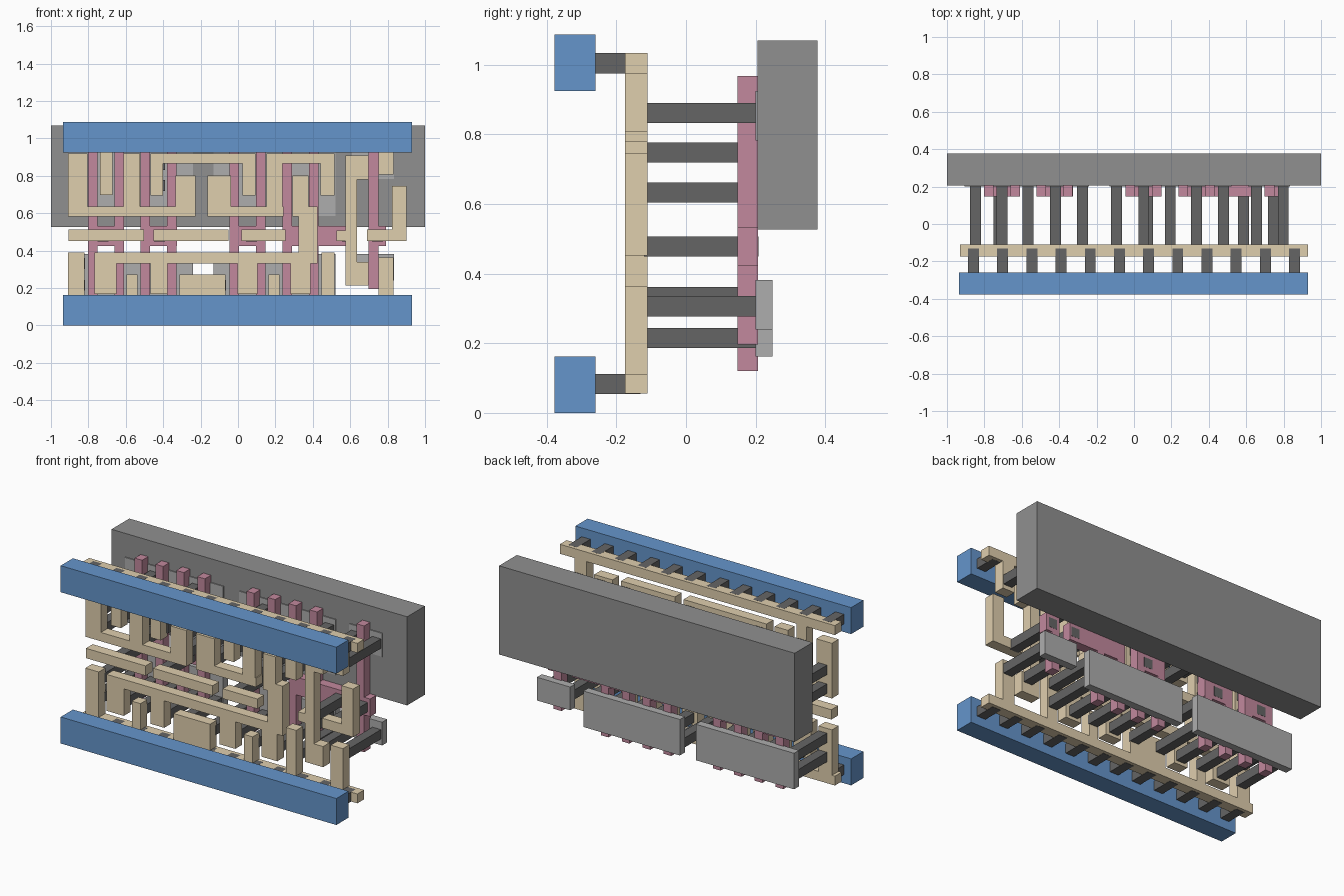
import bpy, bmesh


def material(name, r, g, b):
    m = bpy.data.materials.new(name)
    m.diffuse_color = (r, g, b, 1)
    return m


BLUE = material("blue", 0.13, 0.30, 0.60)
TAN = material("tan", 0.74, 0.62, 0.42)
PINK = material("pink", 0.54, 0.25, 0.34)
DARK = material("dark_grey", 0.13, 0.13, 0.13)
MID = material("mid_grey", 0.28, 0.28, 0.28)
LIGHT = material("light_grey", 0.42, 0.42, 0.42)


def plate(name, rects, y0, y1, mat):
    """Union of (x0, x1, z0, z1) rectangles, extruded from y0 to y1."""
    xs = sorted({v for r in rects for v in r[:2]})
    zs = sorted({v for r in rects for v in r[2:]})
    bm = bmesh.new()
    for xa, xb in zip(xs, xs[1:]):
        for za, zb in zip(zs, zs[1:]):
            cx, cz = (xa + xb) / 2, (za + zb) / 2
            if any(r[0] < cx < r[1] and r[2] < cz < r[3] for r in rects):
                bm.faces.new([bm.verts.new((x, y0, z)) for x, z in
                              ((xa, za), (xb, za), (xb, zb), (xa, zb))])
    bmesh.ops.remove_doubles(bm, verts=bm.verts[:], dist=1e-5)
    bmesh.ops.dissolve_limit(bm, angle_limit=0.01, verts=bm.verts[:], edges=bm.edges[:])
    ext = bmesh.ops.extrude_face_region(bm, geom=bm.faces[:], use_keep_orig=True)
    for v in ext["geom"]:
        if isinstance(v, bmesh.types.BMVert):
            v.co.y = y1
    bmesh.ops.recalc_face_normals(bm, faces=bm.faces[:])
    me = bpy.data.meshes.new(name)
    bm.to_mesh(me)
    bm.free()
    me.materials.append(mat)
    ob = bpy.data.objects.new(name, me)
    bpy.context.collection.objects.link(ob)
    return ob


def square(x, z, w=0.058):
    return (x - w / 2, x + w / 2, z - w / 2, z + w / 2)


# Front power rails and the studs behind them
for name, z0, zc in (("lower", 0, 0.083), ("upper", 0.925, 1.004)):
    plate(name + "_rail", [(-0.935, 0.93, z0, z0 + 0.162)], -0.378, -0.26, BLUE)
    for i in range(12):
        plate(f"{name}_rail_stud", [square(-0.858 + i * 0.156, zc, 0.0585)], -0.265, -0.13, DARK)

# Tan wiring layer: one plate per connected net
T, B = 0.919, 0.167
nets = {
    "lower_comb": [(-0.93, 0.93, 0.055, 0.112), (-0.91, -0.82, 0.1, 0.39),
                   (-0.596, -0.537, 0.1, 0.272), (-0.313, -0.067, 0.1, 0.272),
                   (0.163, 0.222, 0.1, 0.272), (0.447, 0.516, 0.1, 0.39),
                   (0.75, 0.832, 0.1, 0.363)],
    "upper_comb": [(-0.93, 0.93, 0.975, 1.033), (-0.738, -0.67, 0.698, 1.0),
                   (0.75, 0.832, 0.807, 1.0)],
    "output_wire": [(-0.767, 0.425, 0.332, 0.39), (-0.767, -0.65, B, 0.39),
                    (-0.468, -0.377, B, 0.39), (-0.002, 0.104, B, 0.39),
                    (0.28, 0.388, B, 0.39), (0.323, 0.425, 0.332, 0.636),
                    (0.292, 0.377, 0.582, 0.802)],
    "left_fork": [(-0.91, -0.227, 0.582, 0.636), (-0.91, -0.805, 0.582, T),
                  (-0.612, -0.523, 0.582, T), (-0.334, -0.227, 0.582, 0.802)],
    "middle_bridge": [(-0.468, 0.094, 0.866, T), (-0.468, -0.401, 0.695, T),
                      (0.024, 0.094, 0.695, T)],
    "right_fork": [(-0.163, 0.243, 0.582, 0.636), (-0.163, -0.037, 0.582, 0.802),
                   (0.152, 0.238, 0.582, T), (0.152, 0.516, 0.866, T),
                   (0.441, 0.516, 0.695, T)],
    "bracket_wire": [(0.575, 0.636, 0.214, 0.91), (0.575, 0.698, 0.78, 0.91),
                     (0.575, 0.698, 0.214, 0.34), (0.527, 0.6, 0.452, 0.508)],
    "input_bar_left": [(-0.906, -0.503, 0.452, 0.512)],
    "input_bar_middle": [(-0.452, -0.05, 0.452, 0.512)],
    "input_bar_right": [(0.018, 0.254, 0.452, 0.512)],
    "input_hook": [(0.69, 0.901, 0.452, 0.512), (0.823, 0.901, 0.452, 0.746)],
}
for name, rects in nets.items():
    plate(name, rects, -0.175, -0.11, TAN)

# Pink gates: pairs of fingers joined by a cross pad
PAD = (0.424, 0.532)
for x, right in ((-0.803, -0.612), (-0.521, -0.325), (-0.045, 0.148), (0.238, 0.625)):
    step = 0.142
    fingers = [(x + d, x + d + 0.051, 0.12, 0.968) for d in (0, step)]
    plate("gate_pair", fingers + [(x, right, *PAD)], 0.148, 0.207, PINK)
plate("gate_single", [(0.698, 0.75, 0.196, 0.968), (0.698, 0.79, *PAD)], 0.148, 0.207, PINK)

# Long contact pillars: (x, heights)
LOW, HI, MIDDLE, TOP = 0.215, 0.332, 0.748, 0.861
BASE = 0.633
pillars = [
    (-0.848, (LOW, HI, BASE, MIDDLE)), (-0.706, (LOW, MIDDLE, TOP)),
    (-0.566, (LOW, BASE, MIDDLE)), (-0.42, (LOW, MIDDLE, TOP)),
    (-0.276, (LOW, BASE, MIDDLE)), (-0.094, (LOW, BASE, MIDDLE)),
    (0.052, (LOW, MIDDLE, TOP)), (0.194, (LOW, BASE, MIDDLE)),
    (0.334, (LOW, BASE, MIDDLE)), (0.479, (LOW, HI, MIDDLE, TOP)),
    (0.655, (0.306, 0.861)), (0.798, (0.306, 0.861)),
    (-0.722, (0.478,)), (-0.42, (0.478,)), (0.073, (0.478,)),
    (0.586, (0.478,)), (0.745, (0.478,)),
]
for x, heights in pillars:
    for z in heights:
        plate("contact_pillar", [square(x, z)], -0.12, 0.208, DARK)

# Light grey active slabs, lower and upper rows
for x0, x1, low0, up0 in ((-0.905, -0.24, 0.162, 0.586), (-0.132, 0.52, 0.162, 0.586),
                          (0.61, 0.835, 0.24, 0.782)):
    plate("lower_slab", [(x0, x1, low0, 0.382)], 0.2, 0.248, LIGHT)
    plate("upper_slab", [(x0, x1, up0, 0.925)], 0.2, 0.248, LIGHT)

# Back well block
plate("back_block", [(-1, 1, 0.527, 1.069)], 0.206, 0.378, MID)
